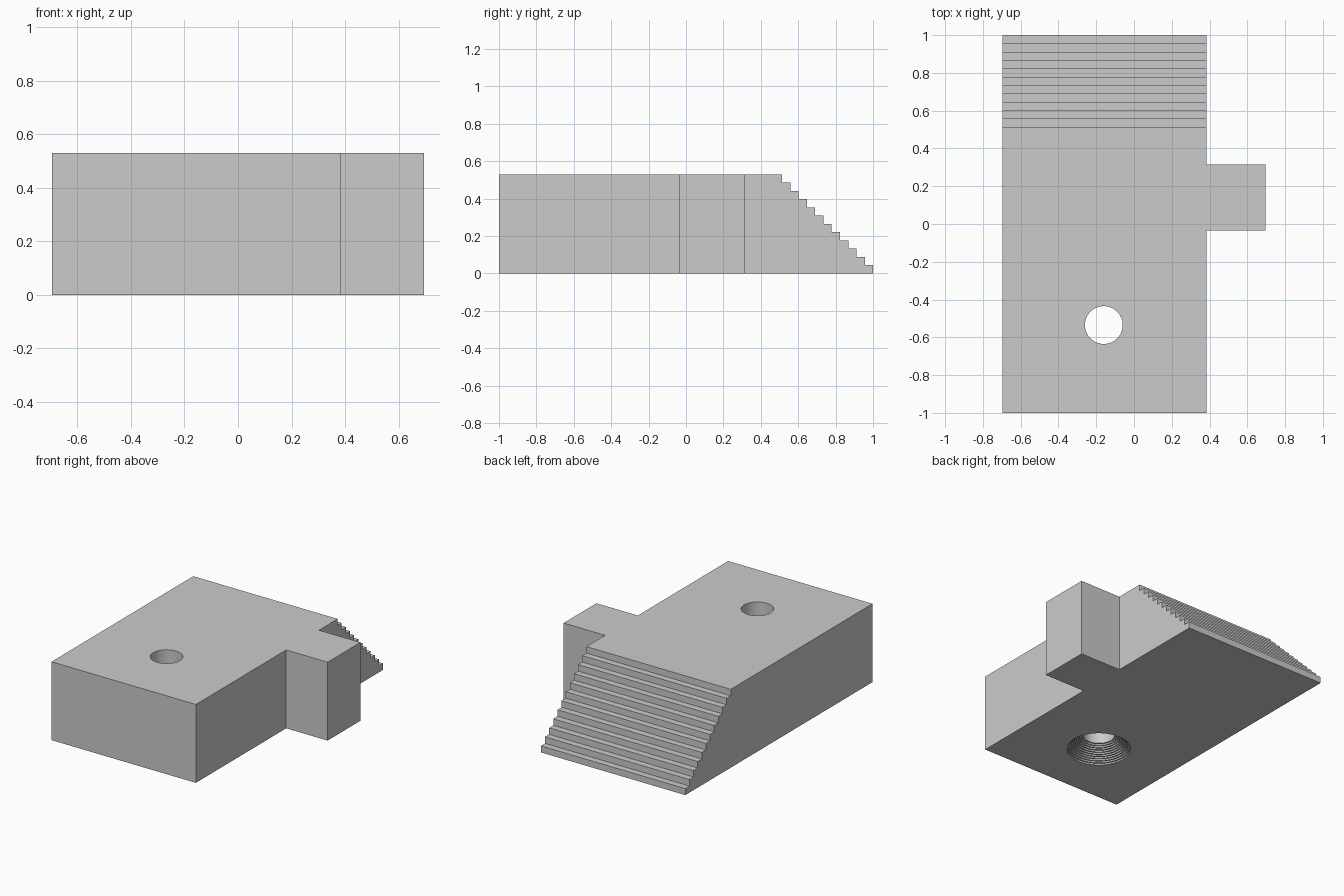
import bpy, bmesh
from math import radians, tau
from mathutils import Matrix, Vector

old = bpy.data.objects.get("Cube")
if old:
    bpy.data.objects.remove(old, do_unlink=True)

HEIGHT = 0.53
LEFT, RIGHT, TAB_END = -0.695, 0.385, 0.695
STEPS = 12
HOLE = (-0.16, -0.535)

grey = bpy.data.materials.new("light grey")
grey.use_nodes = True
colour = (0.6, 0.6, 0.6, 1)
grey.diffuse_color = colour
grey.node_tree.nodes["Principled BSDF"].inputs["Base Color"].default_value = colour


def make_object(name, bm):
    bmesh.ops.recalc_face_normals(bm, faces=bm.faces[:])
    mesh = bpy.data.meshes.new(name)
    bm.to_mesh(mesh)
    bm.free()
    mesh.materials.append(grey)
    obj = bpy.data.objects.new(name, mesh)
    bpy.context.collection.objects.link(obj)
    return obj


def extrude_profile(name, points, direction):
    bm = bmesh.new()
    face = bm.faces.new([bm.verts.new(p) for p in points])
    result = bmesh.ops.extrude_face_region(bm, geom=[face], use_keep_orig=True)
    moved = [v for v in result["geom"] if isinstance(v, bmesh.types.BMVert)]
    bmesh.ops.translate(bm, verts=moved, vec=Vector(direction))
    return make_object(name, bm)


def lathe(name, profile, centre, sides=64):
    bm = bmesh.new()
    rings = [[bm.verts.new(Matrix.Rotation(tau * i / sides, 3, "Z") @ Vector((r, 0, z)))
              for i in range(sides)] for r, z in profile]
    for a, b in zip(rings, rings[1:]):
        for i in range(sides):
            j = (i + 1) % sides
            bm.faces.new((a[i], a[j], b[j], b[i]))
    bm.faces.new(rings[0])
    bm.faces.new(rings[-1])
    bmesh.ops.translate(bm, verts=bm.verts[:], vec=(*centre, 0))
    return make_object(name, bm)


def combine(target, other, operation):
    mod = target.modifiers.new(operation.title(), "BOOLEAN")
    mod.operation = operation
    mod.solver = "EXACT"
    mod.object = other
    bpy.context.view_layer.objects.active = target
    bpy.ops.object.modifier_apply(modifier=mod.name)
    bpy.data.objects.remove(other, do_unlink=True)


# Block with a staircase at the back
rise = HEIGHT / STEPS
outline = [(-1, HEIGHT), (-1, 0), (1, 0)]
for i in range(STEPS):
    y = 1 - i * rise
    outline.append((y, (i + 1) * rise))
    if i < STEPS - 1:
        outline.append((y - rise, (i + 1) * rise))
block = extrude_profile("stepped_block", [(LEFT, y, z) for y, z in outline],
                        (RIGHT - LEFT, 0, 0))

# Side tab, joined flush with the block
front, back, inner = -0.035, 0.315, RIGHT - 0.1
tab = extrude_profile("side_tab", [(inner, front, 0), (TAB_END, front, 0),
                                   (TAB_END, back, 0), (inner, back, 0)], (0, 0, HEIGHT))
combine(block, tab, "UNION")

# Through hole with a finely stepped countersink underneath
rings, bore, sink_depth = 10, 0.1, 0.1
profile = [(2 * bore, -0.05)]
for i in range(rings):
    z = (i + 1) * sink_depth / rings
    profile += [(bore * (2 - i / rings), z), (bore * (2 - (i + 1) / rings), z)]
profile.append((bore, HEIGHT + 0.05))
combine(block, lathe("hole_cutter", profile, HOLE), "DIFFERENCE")

# Merge leftover flat seams and keep only the hole walls smooth
bm = bmesh.new()
bm.from_mesh(block.data)
bmesh.ops.remove_doubles(bm, verts=bm.verts[:], dist=1e-5)
bmesh.ops.dissolve_limit(bm, angle_limit=radians(0.5), verts=bm.verts[:], edges=bm.edges[:])
bm.to_mesh(block.data)
bm.free()
bpy.ops.object.select_all(action="DESELECT")
block.select_set(True)
bpy.context.view_layer.objects.active = block
bpy.ops.object.shade_smooth_by_angle(angle=radians(30))
